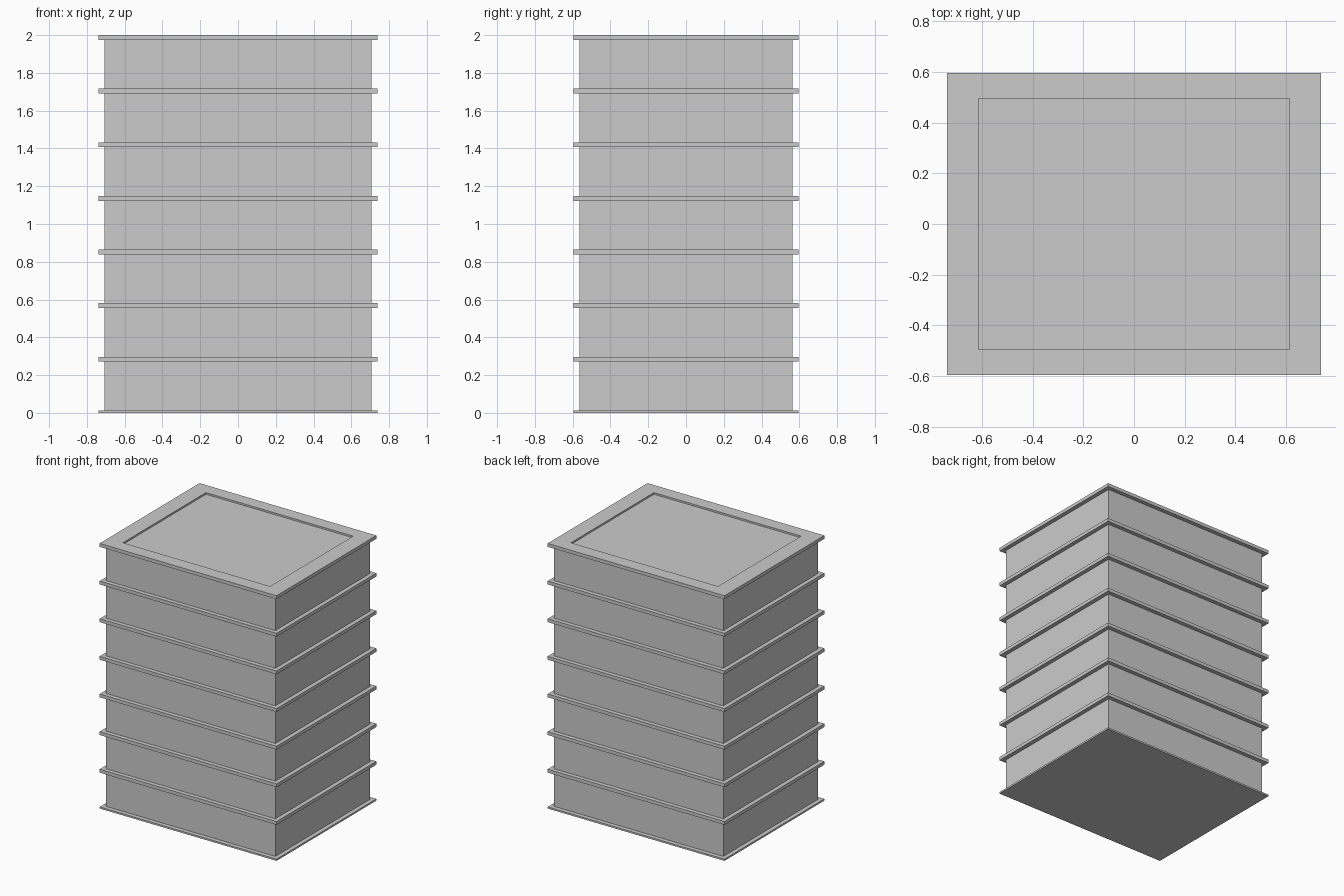
import bpy, bmesh

if "Cube" in bpy.data.objects:
    bpy.data.objects.remove(bpy.data.objects["Cube"])

HX, HY = 0.738, 0.595      # slab half sizes
BX, BY = 0.706, 0.563      # wall half sizes
FLOORS = 7
SLAB = 0.0256              # slab thickness
STEP = (2 - SLAB / 2) / FLOORS


def box(name, hx, hy, z0, z1, recess=None):
    bm = bmesh.new()
    bmesh.ops.create_cube(bm, size=1)
    for v in bm.verts:
        v.co.x *= 2 * hx
        v.co.y *= 2 * hy
        v.co.z = z1 if v.co.z > 0 else z0
    if recess:
        ratio, depth = recess
        top = max(bm.faces, key=lambda f: f.calc_center_median().z)
        # frame around the roof, then a sunken floor
        bmesh.ops.inset_individual(bm, faces=[top], thickness=0.05)
        for v in top.verts:
            v.co.x = ratio * hx if v.co.x > 0 else -ratio * hx
            v.co.y = ratio * hy if v.co.y > 0 else -ratio * hy
        floor = bmesh.ops.extrude_discrete_faces(bm, faces=[top])["faces"][0]
        for v in floor.verts:
            v.co.z -= depth
    bmesh.ops.recalc_face_normals(bm, faces=bm.faces)
    mesh = bpy.data.meshes.new(name)
    bm.to_mesh(mesh)
    bm.free()
    obj = bpy.data.objects.new(name, mesh)
    bpy.context.collection.objects.link(obj)
    return obj


# Ground slab, cut off at ground level
box("ground_slab", HX, HY, 0, SLAB / 2)

# Storey walls and the projecting slab above each
for i in range(FLOORS):
    z_low = i * STEP + SLAB / 2
    z_slab = (i + 1) * STEP - SLAB / 2
    box(f"storey_walls_{i + 1}", BX, BY, z_low, z_slab)
    if i < FLOORS - 1:
        box(f"floor_slab_{i + 1}", HX, HY, z_slab, z_slab + SLAB)
    else:
        # Roof slab with shallow recess
        box("roof_slab", HX, HY, z_slab, 2.0, (0.832, SLAB / 2))
